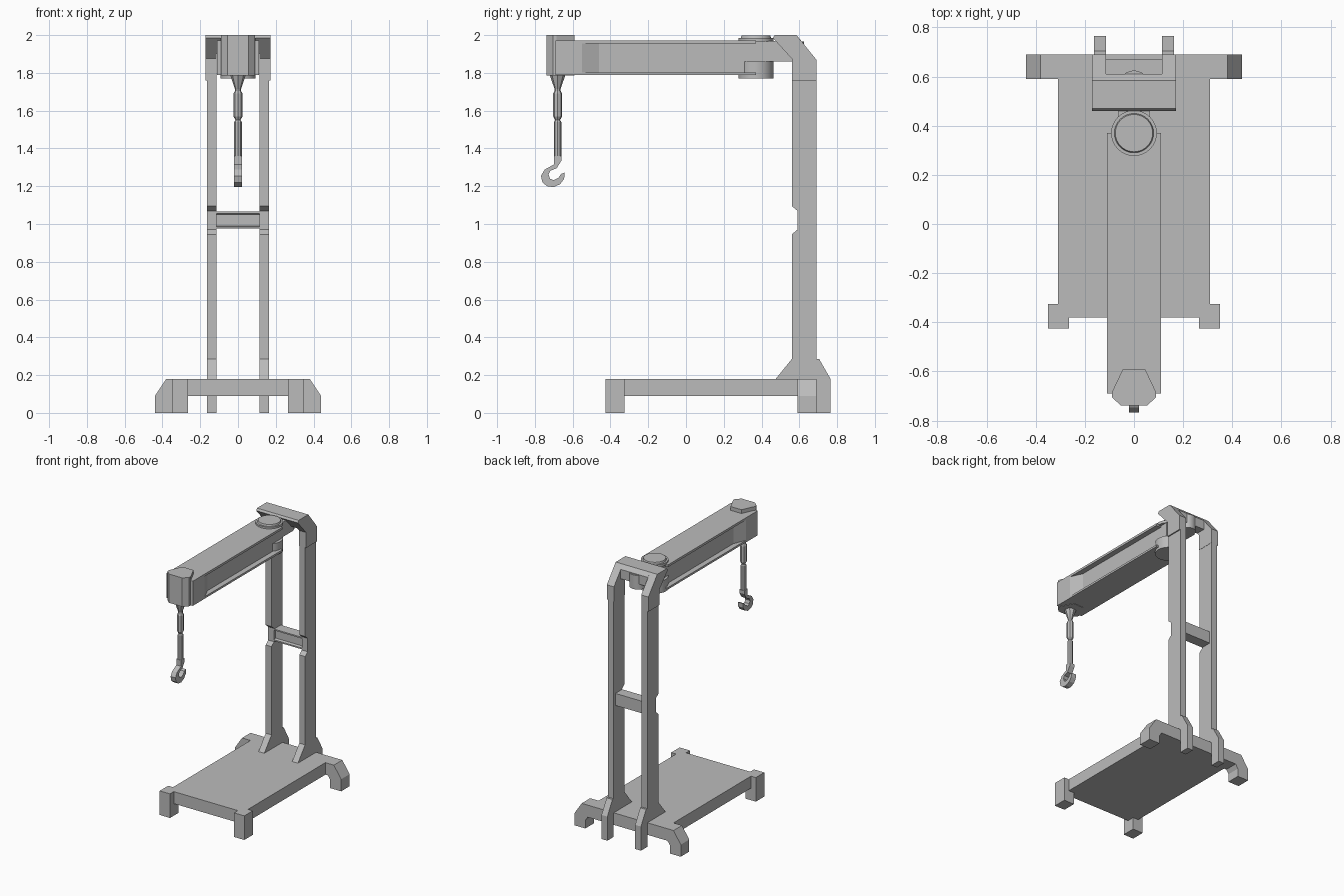
import bpy, bmesh
from mathutils import Vector

cube = bpy.data.objects.get("Cube")
if cube:
    bpy.data.objects.remove(cube, do_unlink=True)

steel = bpy.data.materials.new("plain grey")
GREY = (0.5, 0.5, 0.5, 1)
steel.diffuse_color = GREY
steel.use_nodes = True
steel.node_tree.nodes["Principled BSDF"].inputs["Base Color"].default_value = GREY


def finish(name, bm):
    bmesh.ops.recalc_face_normals(bm, faces=bm.faces)
    mesh = bpy.data.meshes.new(name)
    bm.to_mesh(mesh)
    bm.free()
    mesh.materials.append(steel)
    obj = bpy.data.objects.new(name, mesh)
    bpy.context.collection.objects.link(obj)
    return obj


def prism(name, outline, axis, lo, hi):
    """Extrude a 2D outline along an axis: x takes (y, z), y takes (x, z), z takes (x, y)."""
    def place(p, d):
        return {"x": (d, *p), "y": (p[0], d, p[1]), "z": (*p, d)}[axis]
    bm = bmesh.new()
    face = bm.faces.new([bm.verts.new(place(p, lo)) for p in outline])
    ext = bmesh.ops.extrude_face_region(bm, geom=[face])
    verts = [g for g in ext["geom"] if isinstance(g, bmesh.types.BMVert)]
    bmesh.ops.translate(bm, verts=verts, vec=Vector(place((0, 0), hi - lo)))
    return finish(name, bm)


def box(name, x, y, z):
    return prism(name, [(x[0], y[0]), (x[1], y[0]), (x[1], y[1]), (x[0], y[1])], "z", *z)


def lathe(name, x, y, rings, sides):
    """Stack of (radius, z) rings around a vertical axis, closed at both ends."""
    bm = bmesh.new()
    loops = []
    for r, z in rings:
        circle = bmesh.ops.create_circle(bm, segments=sides, radius=r)["verts"]
        bmesh.ops.translate(bm, verts=circle, vec=(x, y, z))
        loops.append(circle)
    for a, b in zip(loops, loops[1:]):
        for i in range(sides):
            j = (i + 1) % sides
            bm.faces.new((a[i], a[j], b[j], b[i]))
    bm.faces.new(loops[0])
    bm.faces.new(loops[-1])
    obj = finish(name, bm)
    if sides > 12:
        bpy.ops.object.select_all(action="DESELECT")
        obj.select_set(True)
        bpy.context.view_layer.objects.active = obj
        bpy.ops.object.shade_smooth_by_angle()
    return obj


def flip(outline, side):
    return [(side * a, b) for a, b in outline]


# Base platform
box("base_plate", (-0.31, 0.31), (-0.38, 0.69), (0.09, 0.18))

rear_foot = [(0.29, 0.09), (0.29, 0.18), (0.38, 0.18), (0.44, 0.09),
             (0.44, 0), (0.35, 0), (0.35, 0.06), (0.33, 0.09)]
post = [(0.69, 0), (0.765, 0), (0.765, 0.18), (0.705, 0.285), (0.69, 0.285),
        (0.69, 1.78), (0.56, 1.78), (0.56, 1.095), (0.59, 1.07), (0.59, 0.97),
        (0.56, 0.945), (0.56, 0.285), (0.475, 0.18), (0.475, 0.17), (0.69, 0.17)]
cap_leg = [(0.46, 1.985), (0.47, 2), (0.585, 2), (0.69, 1.87),
           (0.69, 1.76), (0.56, 1.76), (0.56, 1.875)]

# Feet, posts and cap legs on both sides
for side, label in ((1, "left"), (-1, "right")):
    def span(a, b):
        return tuple(sorted((side * a, side * b)))
    box(label + "_front_foot", span(0.265, 0.35), (-0.425, -0.325), (0, 0.18))
    prism(label + "_rear_foot", flip(rear_foot, side), "y", 0.59, 0.69)
    prism(label + "_post", post, "x", *span(0.115, 0.163))
    prism(label + "_cap_leg", cap_leg, "x", *span(0.113, 0.172))

# Grooved brace between the posts
brace = [(0.59, 0.975), (0.67, 0.975), (0.67, 1.065), (0.59, 1.065),
         (0.59, 1.055), (0.61, 1.05), (0.61, 0.99), (0.59, 0.985)]
prism("cross_brace", brace, "x", -0.16, 0.16)

# Bridge joining the cap legs
bridge = [(0.46, 1.985), (0.47, 2), (0.585, 2), (0.61, 1.97), (0.61, 1.9), (0.538, 1.9)]
prism("top_bridge", bridge, "x", -0.113, 0.113)

# Pivot and its mount
box("pivot_mount", (-0.065, 0.065), (0.37, 0.565), (1.86, 1.97))
lathe("mount_pin", 0, 0.565, [(0.06, 1.86), (0.06, 1.965)], 24)
lathe("pivot_drum", 0, 0.37, [(0.093, 1.77), (0.093, 1.86)], 32)
lathe("pivot_cap", 0, 0.37, [(0.093, 1.965), (0.093, 1.985), (0.08, 1.985),
                             (0.076, 1.997)], 32)

# Boom: narrow core, tapered front block and flanges
box("boom_core", (-0.07, 0.07), (-0.6, 0.43), (1.79, 1.97))
front_half = [(0.11, -0.69), (0.11, -0.55), (0.07, -0.46)]
nose = front_half + flip(front_half, -1)[::-1]
prism("boom_nose", nose, "z", 1.79, 1.97)
box("boom_top_flange", (-0.11, 0.11), (-0.69, 0.37), (1.955, 1.972))
box("boom_bottom_flange", (-0.11, 0.11), (-0.69, 0.37), (1.788, 1.803))

# Faceted head at the boom tip
head_half = [(0.045, -0.59), (0.09, -0.685), (0.09, -0.705), (0.055, -0.738)]
prism("boom_head", head_half + flip(head_half, -1)[::-1], "z", 1.785, 2)

# Hanging cable with its hook
lathe("cable", 0, -0.68, [(0.042, 1.79), (0.016, 1.715), (0.016, 1.705), (0.024, 1.69),
                          (0.024, 1.57), (0.013, 1.55), (0.02, 1.54), (0.02, 1.34)], 8)
hook = [(-0.7, 1.36), (-0.7, 1.315), (-0.748, 1.288), (-0.768, 1.255), (-0.76, 1.22),
        (-0.735, 1.2), (-0.7, 1.195), (-0.665, 1.212), (-0.645, 1.24), (-0.643, 1.272),
        (-0.662, 1.265), (-0.675, 1.245), (-0.7, 1.232), (-0.72, 1.24), (-0.728, 1.262),
        (-0.718, 1.282), (-0.685, 1.295), (-0.66, 1.335), (-0.66, 1.36)]
prism("hook", hook, "x", -0.02, 0.02)
